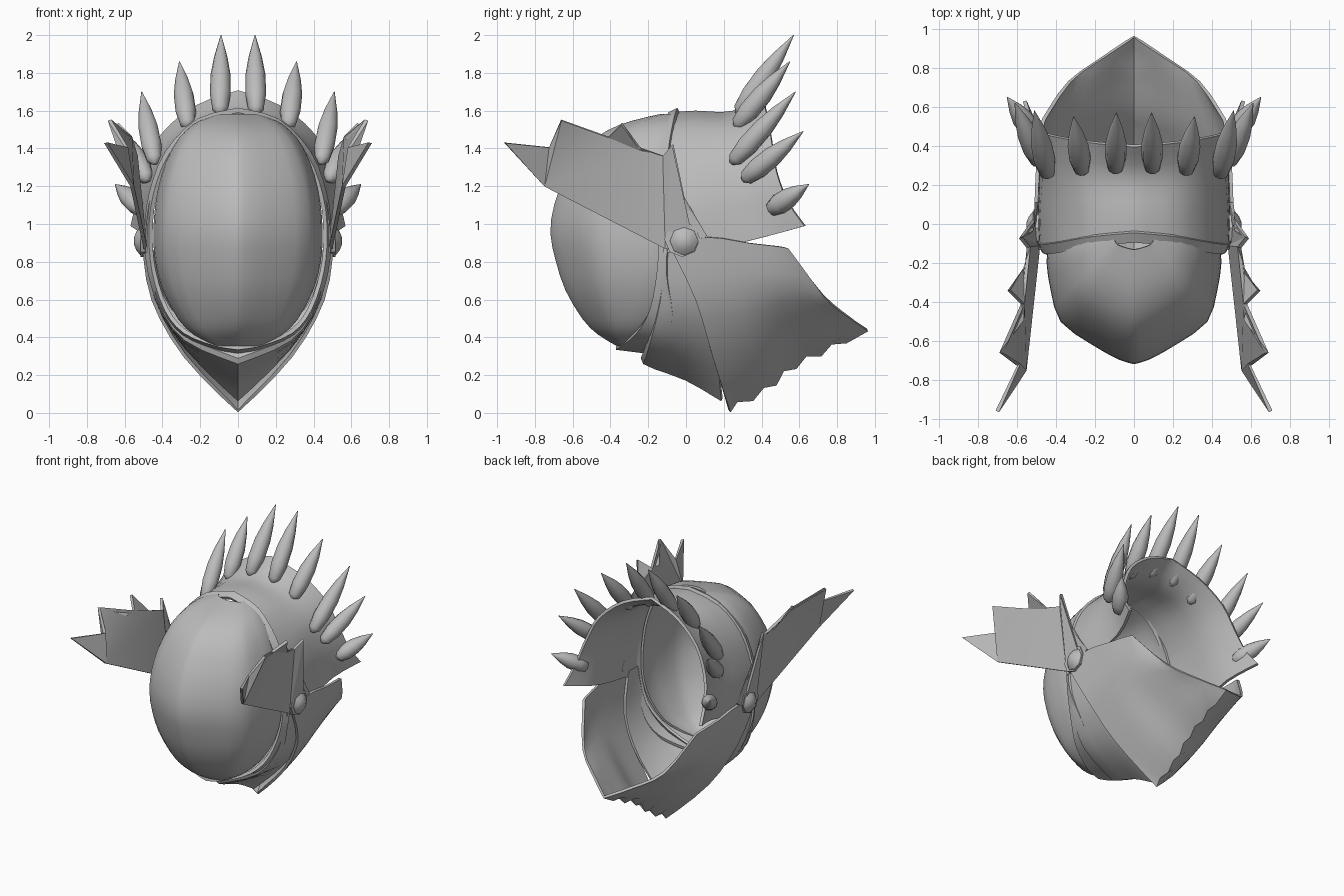
import bpy, bmesh, math
from mathutils import Vector

cube = bpy.data.objects.get("Cube")
if cube:
    bpy.data.objects.remove(cube)

steel = bpy.data.materials.new("steel_grey")
steel.use_nodes = True
COLOUR = (0.5, 0.5, 0.5, 1)
steel.diffuse_color = COLOUR
steel.node_tree.nodes["Principled BSDF"].inputs["Base Color"].default_value = COLOUR


def finish(name, bm, thick=0, angle=35):
    """Mirror, thicken, bake and shade one part."""
    mesh = bpy.data.meshes.new(name)
    bm.to_mesh(mesh)
    bm.free()
    ob = bpy.data.objects.new(name, mesh)
    bpy.context.collection.objects.link(ob)
    mesh.materials.append(steel)
    mirror = ob.modifiers.new("Mirror", 'MIRROR')
    mirror.merge_threshold = 0.002
    if thick:
        solid = ob.modifiers.new("Thickness", 'SOLIDIFY')
        solid.thickness = thick
        solid.offset = 0
    bpy.ops.object.select_all(action='DESELECT')
    ob.select_set(True)
    bpy.context.view_layer.objects.active = ob
    bpy.ops.object.convert(target='MESH')
    bm = bmesh.new()
    bm.from_mesh(ob.data)
    bmesh.ops.recalc_face_normals(bm, faces=bm.faces)
    bm.to_mesh(ob.data)
    bm.free()
    bpy.ops.object.shade_smooth_by_angle(angle=math.radians(angle))


def spline(pts, steps):
    """Smooth curve through the points."""
    p = [Vector(q) for q in pts]
    p = [p[0]] + p + [p[-1]]
    out = []
    for i in range(1, len(p) - 2):
        a, b, c, d = p[i - 1:i + 3]
        for k in range(steps):
            t = k / steps
            out.append(0.5 * (2 * b + (c - a) * t + (2 * a - 5 * b + 4 * c - d) * t * t
                              + (3 * b - a - 3 * c + d) * t ** 3))
    return out + [p[-1]]


def patch(name, rows, thick, steps=3, edit=None):
    """Sheet through rows of points, on the left half, mirrored."""
    rows = [spline(r, steps) for r in rows]
    grid = [spline(c, steps) for c in zip(*rows)]
    if edit:
        edit(grid)
    bm = bmesh.new()
    v = [[bm.verts.new(p) for p in col] for col in grid]
    for a, b in zip(v, v[1:]):
        for i in range(len(a) - 1):
            bm.faces.new((a[i], a[i + 1], b[i + 1], b[i]))
    finish(name, bm, thick)


# Skull shell, flaring to the open back
patch("skull_shell", [
    [(0, -.08, 1.58), (.22, -.1, 1.52), (.37, -.12, 1.36), (.45, -.13, 1.15), (.475, -.13, 1), (.48, -.12, .85)],
    [(0, .05, 1.59), (.22, .05, 1.53), (.38, .05, 1.36), (.46, .05, 1.15), (.48, .05, 1), (.48, .1, .86)],
    [(0, .25, 1.59), (.22, .25, 1.54), (.38, .26, 1.4), (.45, .28, 1.2), (.47, .34, 1.05), (.48, .41, .93)],
    [(0, .4, 1.7), (.22, .42, 1.62), (.4, .45, 1.47), (.49, .48, 1.28), (.53, .54, 1.12), (.56, .63, .99)],
], 0.02)

# Face visor: height, front depth, half width, edge depth
VISOR = [(1.575, -.13, .1, -.06), (1.54, -.28, .2, -.08), (1.49, -.41, .27, -.1),
         (1.4, -.53, .34, -.1), (1.25, -.63, .4, -.1), (1.1, -.69, .43, -.1),
         (.95, -.71, .44, -.1), (.8, -.68, .43, -.1), (.65, -.63, .39, -.12),
         (.5, -.54, .31, -.17), (.42, -.46, .23, -.24), (.36, -.36, .12, -.3)]
# Cross-section of the visor as fractions of width and depth
SECTION = [(0, 1), (.18, .96), (.5, .83), (.84, .65), (.95, .4), (1, .16), (.98, 0)]
patch("face_visor", [[(w * a, edge + (front - edge) * b, z) for a, b in SECTION]
                     for z, front, w, edge in VISOR], 0.016, 2)

# Rim framing the visor, widening under the chin
RIM = [(0, -.07, 1.58), (.2, -.09, 1.525), (.36, -.12, 1.36), (.44, -.13, 1.15),
       (.462, -.12, .95), (.445, -.13, .75), (.38, -.17, .55), (.28, -.24, .43),
       (.12, -.32, .365), (0, -.35, .345)]
patch("visor_rim", [
    [(x, y - .02, z) for x, y, z in RIM],
    [(x * 1.05, y + .03 + .35 * max(0, .75 - z), .95 + (z - .95) * 1.04) for x, y, z in RIM],
], 0.022)

# Chin plate folded along the centre, with a raised front lip
patch("chin_plate", [
    [(0, -.2, .325), (.25, -.17, .44), (.4, -.12, .62), (.465, -.11, .88)],
    [(0, -.22, .265), (.28, -.18, .39), (.42, -.13, .6), (.475, -.1, .88)],
    [(0, 0, .18), (.28, -.03, .37), (.43, -.02, .6), (.475, -.06, .88)],
    [(0, .19, .07), (.27, .16, .34), (.43, .1, .6), (.475, 0, .88)],
], 0.018)


# Neck guard with a ragged keel
def ragged(grid):
    for p in grid[0][1:-2:2]:
        p += Vector((0, -.012, .03))


patch("neck_guard", [
    [(0, .23, .01), (.28, .14, .3), (.45, .05, .6), (.5, -.09, .89)],
    [(0, .42, .11), (.26, .35, .35), (.44, .26, .62), (.5, .12, .93)],
    [(0, .58, .24), (.24, .51, .44), (.43, .43, .65), (.49, .33, .9)],
    [(0, .78, .34), (.2, .69, .48), (.4, .58, .66), (.47, .5, .88)],
    [(0, .96, .44), (.15, .86, .51), (.33, .73, .62), (.46, .54, .87)],
], 0.018, 3, ragged)

# Swept side fins: cut flat, then bent outwards
FIN = [(.49, -.11, .87), (.56, -.75, 1.2), (.7, -.96, 1.43), (.59, -.72, 1.405),
       (.68, -.66, 1.55), (.57, -.49, 1.45), (.57, -.41, 1.46), (.64, -.34, 1.53),
       (.56, -.23, 1.38), (.54, -.12, 1.36), (.58, -.07, 1.42), (.52, -.04, 1.18),
       (.5, .11, .94), (.49, .05, .86)]
bm = bmesh.new()
verts = [bm.verts.new((0, y, z)) for x, y, z in FIN]
bm.faces.new(verts)
bmesh.ops.triangulate(bm, faces=bm.faces)
for vert, point in zip(verts, FIN):
    vert.co.x = point[0]
finish("side_fins", bm, 0.02, 20)


def turned(name, base, tip, profile, sides, angle=35):
    """Round part along an axis; profile holds (fraction, radius)."""
    base, tip = Vector(base), Vector(tip)
    turn = (tip - base).to_track_quat('Z', 'Y')
    bm = bmesh.new()
    rings = []
    for f, r in profile:
        rings.append([bm.verts.new(base.lerp(tip, f) + turn @ Vector(
            (r * math.cos(k * math.tau / sides), r * math.sin(k * math.tau / sides), 0)))
            for k in range(sides)])
    for a, b in zip(rings, rings[1:]):
        for k in range(sides):
            n = (k + 1) % sides
            bm.faces.new((a[k], a[n], b[n], b[k]))
    bm.faces.new(rings[0])
    bm.faces.new(rings[-1])
    finish(name, bm, 0, angle)


# Crown of spikes along the back rim
SPIKES = [((.095, .27, 1.58), (.09, .57, 2)), ((.265, .26, 1.51), (.31, .55, 1.86)),
          ((.44, .24, 1.32), (.51, .58, 1.7)), ((.48, .3, 1.23), (.61, .62, 1.49)),
          ((.5, .44, 1.07), (.65, .65, 1.21))]
SPINDLE = [(0, .012), (.06, .04), (.25, .055), (.5, .053), (.72, .036), (1, .002)]
for i, (base, tip) in enumerate(SPIKES):
    turned(f"crown_spikes_{i + 1}", base, tip, SPINDLE, 10, 60)

# Pivot bolts at the temples
turned("pivot_washers", (.47, -.02, .92), (.515, -.02, .92), [(0, .095), (1, .095)], 8)
turned("pivot_bolts", (.49, -.01, .91), (.55, -.01, .91),
       [(0, .08), (.45, .075), (.8, .05), (1, .02)], 8)
